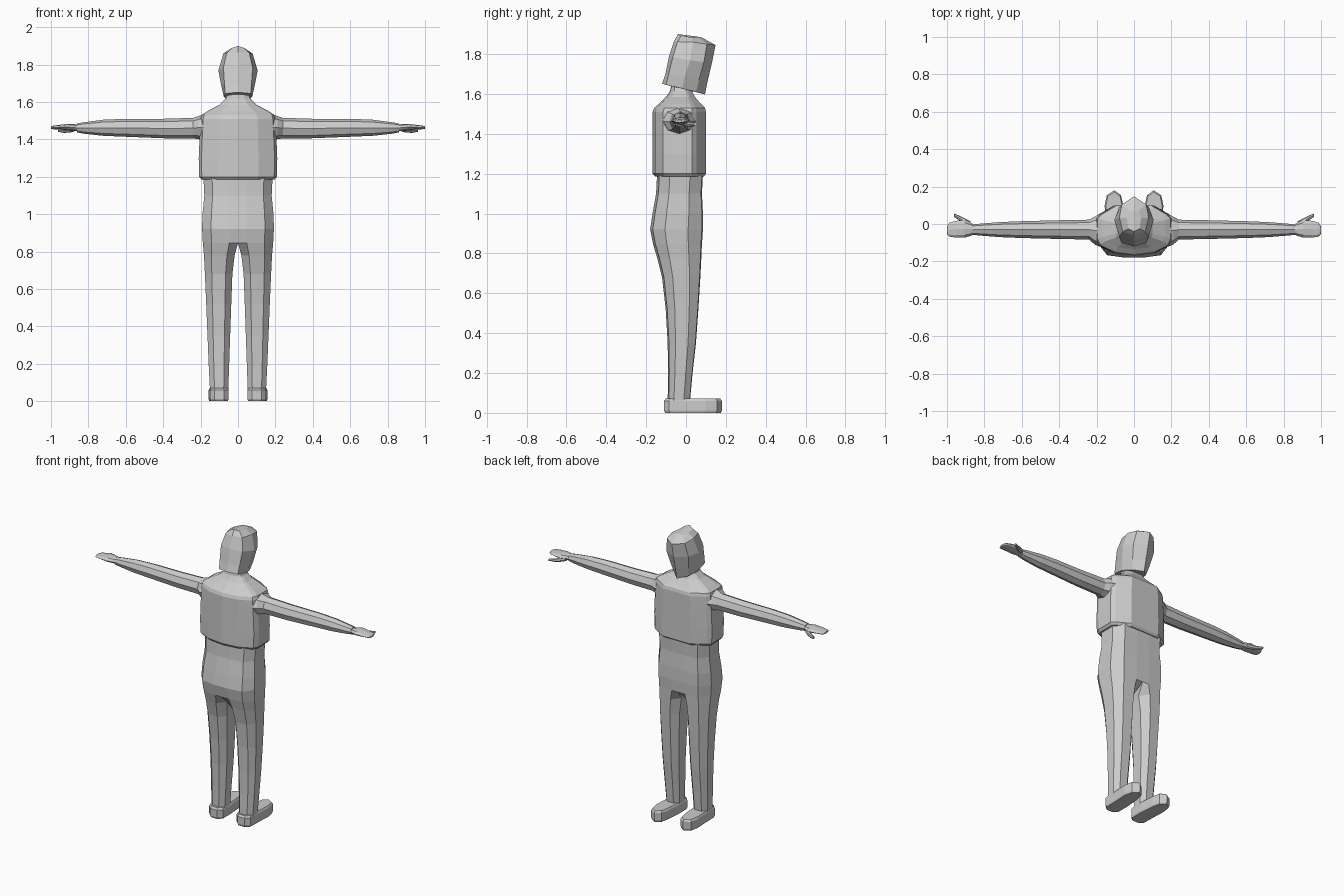
import bpy, bmesh, math

gray = bpy.data.materials.new("plain gray")
gray.diffuse_color = (0.6, 0.6, 0.6, 1)


def loft(name, rings):
    """Skin closed rings on the +x side, cap them, mirror across x and weld the centre line."""
    bm = bmesh.new()
    loops = [[bm.verts.new(p) for p in ring] for ring in rings]
    for a, b in zip(loops, loops[1:]):
        n = len(a)
        for i in range(n):
            j = (i + 1) % n
            bm.faces.new((a[i], a[j], b[j], b[i]))
    bm.faces.new(loops[0])
    bm.faces.new(loops[-1])
    # drop walls lying on the mirror plane
    inner = [f for f in bm.faces if all(abs(v.co.x) < 1e-4 for v in f.verts)]
    bmesh.ops.delete(bm, geom=inner, context='FACES')
    copy = bmesh.ops.duplicate(bm, geom=bm.verts[:] + bm.edges[:] + bm.faces[:])["geom"]
    for v in copy:
        if isinstance(v, bmesh.types.BMVert):
            v.co.x *= -1
    bmesh.ops.remove_doubles(bm, verts=bm.verts[:], dist=1e-4)
    bmesh.ops.recalc_face_normals(bm, faces=bm.faces[:])
    me = bpy.data.meshes.new(name)
    bm.to_mesh(me)
    bm.free()
    me.materials.append(gray)
    ob = bpy.data.objects.new(name, me)
    bpy.context.collection.objects.link(ob)
    return ob


def half_body(w, yb, yf, z):
    """Half of a chamfered body section, back centre to front centre."""
    d = yf - yb
    return [(0, yb, z), (.52 * w, yb + .05 * d, z), (.93 * w, yb + .2 * d, z),
            (w, yb + .32 * d, z), (w, yf - .26 * d, z), (.9 * w, yf - .18 * d, z),
            (.5 * w, yf, z), (0, yf, z)]


def leg_ring(xi, xo, yb, yf, z):
    """Chamfered leg section; at the pelvis the inner corners open onto the centre line."""
    w, d = xo - xi, yf - yb
    c = 0 if xi == 0 else .25 * d
    return [(xi, yb + c, z), (xi + .25 * w, yb, z), (xi + .75 * w, yb + .05 * d, z),
            (xo, yb + .28 * d, z), (xo, yf - .28 * d, z), (xi + .75 * w, yf - .02 * d, z),
            (xi + .25 * w, yf, z), (xi, yf - c, z)]


def limb_ring(x, yc, ry, zc, rz):
    """Octagon across a limb that runs along x."""
    return [(x, yc + ry * math.cos(i * math.pi / 4), zc + rz * math.sin(i * math.pi / 4))
            for i in range(8)]


# Shirt torso with shoulder slope up to the collar
loft("shirt", [half_body(*r) for r in (
    (.195, -.155, .09, 1.185), (.208, -.168, .1, 1.2), (.21, -.168, .1, 1.3),
    (.205, -.168, .1, 1.42), (.2, -.168, .1, 1.51), (.195, -.16, .095, 1.53),
    (.165, -.135, .075, 1.55), (.1, -.1, .045, 1.585), (.07, -.08, .03, 1.615),
    (.06, -.075, .022, 1.64))])

# Neck
loft("neck", [half_body(*r) for r in ((.058, -.075, .02, 1.62), (.06, -.075, .03, 1.68))])

# Pelvis and legs in one skin
loft("trousers", [leg_ring(*r) for r in (
    (0, .185, -.145, .085, 1.2), (0, .18, -.15, .08, 1.1), (0, .19, -.168, .085, 1.0),
    (0, .192, -.18, .085, .92), (0, .188, -.165, .08, .845), (.018, .182, -.145, .077, .78),
    (.03, .177, -.12, .072, .68), (.036, .17, -.102, .062, .52),
    (.042, .163, -.092, .05, .35), (.047, .157, -.09, .033, .2),
    (.052, .15, -.092, .02, .06))])

# Shoes: rounded sole outline raised with a small top bevel
outline = [(.075, -.11), (.125, -.11), (.15, -.085), (.152, 0), (.157, .1),
           (.145, .155), (.105, .18), (.07, .155), (.058, .1), (.05, 0), (.05, -.085)]


def shoe_ring(z, s):
    return [(.104 + (x - .104) * s, .035 + (y - .035) * (.5 + .5 * s), z) for x, y in outline]


loft("shoes", [shoe_ring(0, .93), shoe_ring(.012, 1), shoe_ring(.06, 1), shoe_ring(.072, .88)])

# Arms with flared shoulder root
loft("arms", [limb_ring(*r) for r in (
    (.185, -.035, .085, 1.465, .068), (.21, -.035, .075, 1.463, .062),
    (.24, -.03, .053, 1.46, .055), (.4, -.03, .05, 1.458, .052),
    (.6, -.03, .045, 1.462, .048), (.72, -.03, .04, 1.462, .043),
    (.82, -.03, .032, 1.461, .031), (.86, -.03, .028, 1.461, .024))])

# Flat mitten hands
loft("hands", [limb_ring(*r) for r in (
    (.85, -.03, .022, 1.46, .018), (.875, -.028, .036, 1.463, .018),
    (.905, -.026, .047, 1.465, .018), (.95, -.028, .045, 1.465, .013),
    (.985, -.03, .038, 1.464, .01), (.997, -.032, .026, 1.463, .008),
    (1.0, -.032, .014, 1.463, .006))])

# Thumbs
loft("thumbs", [limb_ring(*r) for r in (
    (.875, -.005, .02, 1.455, .013), (.9, .01, .018, 1.449, .013),
    (.93, .03, .013, 1.446, .011), (.962, .047, .009, 1.448, .008))])

# Head: tilted angular block with a pointed chin and ridged crown
loft("head", [
    [(0, -.12, 1.652), (.068, -.1, 1.645), (.076, -.02, 1.628), (.05, .05, 1.61), (0, .095, 1.598)],
    [(0, -.103, 1.7), (.072, -.088, 1.695), (.09, -.005, 1.69), (.066, .065, 1.67), (0, .11, 1.67)],
    [(0, -.085, 1.79), (.078, -.066, 1.785), (.105, .02, 1.768), (.08, .09, 1.76), (0, .13, 1.755)],
    [(0, -.06, 1.865), (.06, -.042, 1.862), (.078, .035, 1.86), (.065, .105, 1.85), (0, .148, 1.845)],
    [(0, -.04, 1.9), (.03, -.025, 1.89), (.038, .03, 1.885), (.025, .07, 1.88), (0, .075, 1.885)]])
